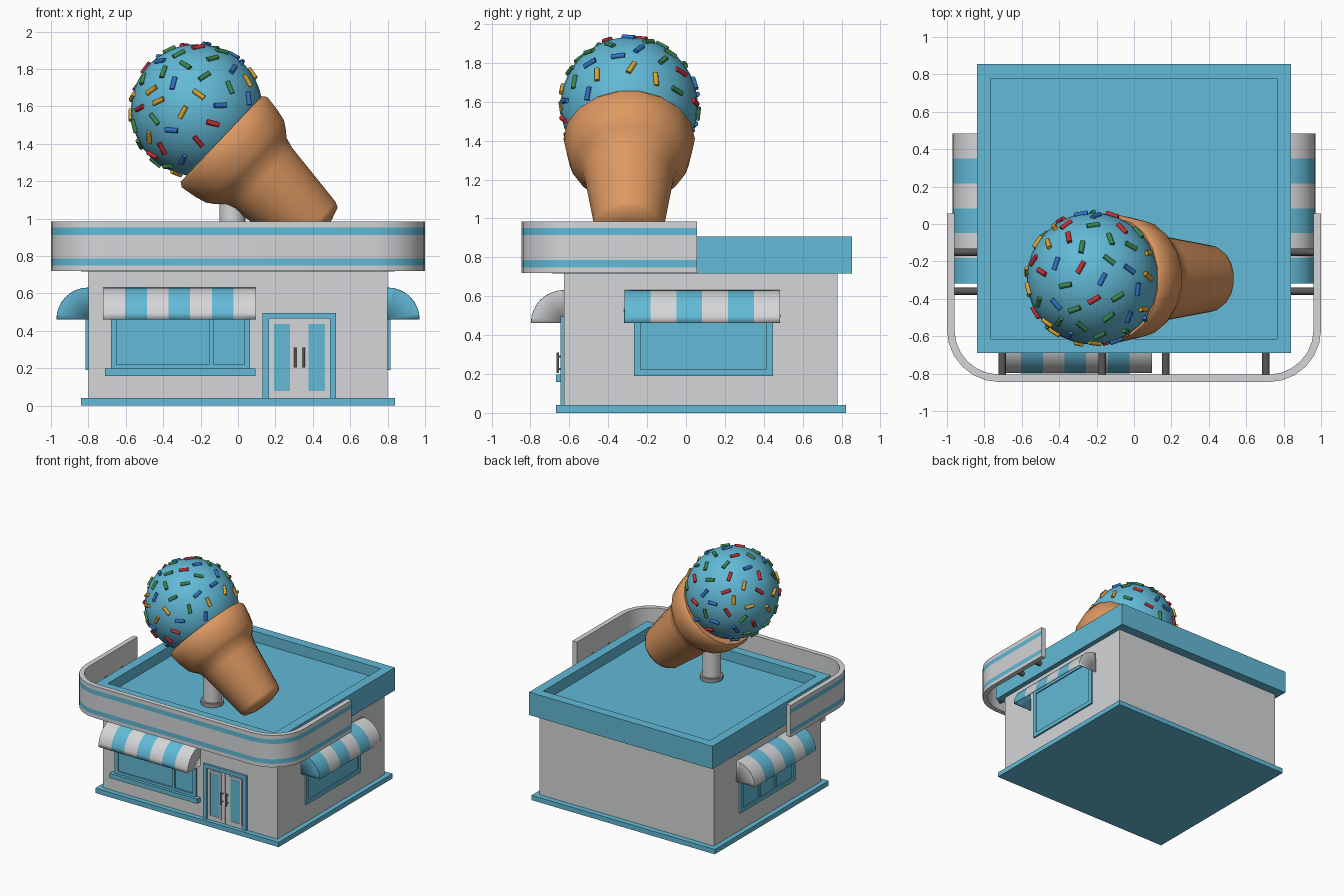
import bpy, bmesh, math, random
from mathutils import Vector, Matrix

if "Cube" in bpy.data.objects:
    bpy.data.objects.remove(bpy.data.objects["Cube"])

random.seed(4)


def material(name, r, g, b):
    m = bpy.data.materials.new(name)
    m.diffuse_color = (r, g, b, 1)
    m.use_nodes = True
    m.node_tree.nodes["Principled BSDF"].inputs["Base Color"].default_value = m.diffuse_color
    return m


BLUE = material("sky_blue", 0.122, 0.49, 0.68)
WHITE = material("off_white", 0.66, 0.67, 0.68)
GREY = material("mid_grey", 0.33, 0.33, 0.34)
DARK = material("dark_grey", 0.10, 0.10, 0.10)
WAFER = material("wafer", 0.72, 0.315, 0.12)
SPRINKLES = [material("red", 0.55, 0.03, 0.035), material("yellow", 0.70, 0.37, 0.03),
             material("green", 0.045, 0.24, 0.08), material("deep_blue", 0.03, 0.17, 0.55)]


def finish(bm, name, mats, smooth=None, normals=True):
    if normals:
        bmesh.ops.recalc_face_normals(bm, faces=bm.faces)
    me = bpy.data.meshes.new(name)
    bm.to_mesh(me)
    bm.free()
    for m in mats:
        me.materials.append(m)
    if smooth:
        me.shade_smooth()
        me.set_sharp_from_angle(angle=math.radians(smooth))
    ob = bpy.data.objects.new(name, me)
    bpy.context.collection.objects.link(ob)
    return ob


def add_box(bm, p, q):
    lo = Vector([min(a, b) for a, b in zip(p, q)])
    hi = Vector([max(a, b) for a, b in zip(p, q)])
    s = hi - lo
    return bmesh.ops.create_cube(bm, size=1, matrix=Matrix.Translation((lo + hi) / 2) @ Matrix.Diagonal((*s, 1)))


def boxes(name, pairs, mat):
    bm = bmesh.new()
    for p, q in pairs:
        add_box(bm, p, q)
    return finish(bm, name, [mat])


def add_rod(bm, p, q, r, sides):
    p, q = Vector(p), Vector(q)
    d = q - p
    mat = Matrix.Translation((p + q) / 2) @ d.to_track_quat('Z', 'Y').to_matrix().to_4x4()
    bmesh.ops.create_cone(bm, cap_ends=True, segments=sides, radius1=r, radius2=r, depth=d.length, matrix=mat)


# wall coordinates: u along the wall, d outwards, z up
WALLS = {"front": lambda u, d, z: (u, -0.627 - d, z),
         "right": lambda u, d, z: (0.8 + d, u, z),
         "left": lambda u, d, z: (-0.8 - d, u, z)}


def plates(name, side, rects, d, mat, back=-0.01):
    f = WALLS[side]
    return boxes(name, [(f(u0, back, z0), f(u1, d, z1)) for u0, u1, z0, z1 in rects], mat)


def border(u0, u1, z0, z1, w):
    return [(u0, u0 + w, z0, z1), (u1 - w, u1, z0, z1),
            (u0 + w, u1 - w, z0, z0 + w), (u0 + w, u1 - w, z1 - w, z1)]


# building body
boxes("base_plinth", [((-0.84, -0.668, 0), (0.84, 0.823, 0.04))], BLUE)
boxes("walls", [((-0.8, -0.627, 0.04), (0.8, 0.778, 0.73))], WHITE)

# roof slab with sunken top
bm = bmesh.new()
add_box(bm, (-0.84, -0.69, 0.718), (0.84, 0.855, 0.907))
top = max(bm.faces, key=lambda f: f.calc_center_median().z)
bmesh.ops.inset_region(bm, faces=[top], thickness=0.108)
sunk = bmesh.ops.extrude_discrete_faces(bm, faces=[top])["faces"][0]
for v in sunk.verts:
    v.co.z -= 0.088
finish(bm, "roof", [BLUE])

# curved sign band with two stripes on the outside
N = 6


def band_path(off):
    r, cx, cy = 0.28 - off, 0.72, -0.565
    right = [(cx + r * math.cos(a), cy - r * math.sin(a)) for a in
             [i * math.pi / 2 / N for i in range(N + 1)]]
    right = [(1 - off, 0.057)] + right
    return right + [(-x, y) for x, y in reversed(right)]


levels = [0.72, 0.749, 0.786, 0.914, 0.952, 0.984]
bm = bmesh.new()
outer = [[bm.verts.new((x, y, z)) for x, y in band_path(0)] for z in levels]
inner = [[bm.verts.new((x, y, z)) for x, y in band_path(0.04)] for z in levels]
for k in range(5):
    for i in range(len(outer[0]) - 1):
        f = bm.faces.new((outer[k][i], outer[k][i + 1], outer[k + 1][i + 1], outer[k + 1][i]))
        f.material_index = k % 2
        bm.faces.new((inner[k][i], inner[k + 1][i], inner[k + 1][i + 1], inner[k][i + 1]))
    for e in (0, -1):
        bm.faces.new((outer[k][e], outer[k + 1][e], inner[k + 1][e], inner[k][e]))
for k in (0, -1):
    for i in range(len(outer[0]) - 1):
        bm.faces.new((outer[k][i], inner[k][i], inner[k][i + 1], outer[k][i + 1]))
finish(bm, "sign_band", [WHITE, BLUE], 35)

# rods holding the band
bm = bmesh.new()
for x in (-0.705, -0.17, 0.17, 0.705):
    add_rod(bm, (x, -0.68, 0.80), (x, -0.82, 0.80), 0.02, 12)
for s in (-1, 1):
    for y in (-0.15, -0.36):
        add_rod(bm, (s * 0.83, y, 0.80), (s * 0.975, y, 0.80), 0.02, 12)
finish(bm, "band_rods", [DARK], 35)


# striped awnings: quarter-round shell with closed ends
def awning(side, u0, u1, stripes, first):
    f, segs = WALLS[side], 8
    arc = [(0.168 * math.sin(a), 0.462 + 0.167 * math.cos(a)) for a in
           [i * math.pi / 2 / segs for i in range(segs + 1)]]
    bm = bmesh.new()
    rows = [[bm.verts.new(f(u0 + (u1 - u0) * j / stripes, d, z)) for d, z in arc] for j in range(stripes + 1)]
    for j in range(stripes):
        for i in range(segs):
            bm.faces.new((rows[j][i], rows[j + 1][i], rows[j + 1][i + 1], rows[j][i + 1])).material_index = (j + first) % 2
    for j, u, c in ((0, u0, first), (stripes, u1, stripes - 1 + first)):
        bm.faces.new(rows[j] + [bm.verts.new(f(u, 0, 0.462))]).material_index = c % 2
    ob = finish(bm, side + "_awning", [WHITE, BLUE], 35)
    sol = ob.modifiers.new("thickness", 'SOLIDIFY')
    sol.thickness, sol.offset = 0.006, 0


awning("front", -0.72, 0.093, 7, 0)
awning("right", -0.315, 0.482, 6, 1)
awning("left", -0.315, 0.482, 6, 1)

# front window
plates("front_window_frame", "front", border(-0.68, 0.065, 0.19, 0.61, 0.03) + [(-0.155, -0.13, 0.2, 0.6)], 0.018, BLUE)
plates("front_window_glass", "front", [(-0.67, 0.055, 0.2, 0.6)], 0.006, BLUE)
plates("front_window_sill", "front", [(-0.71, 0.093, 0.16, 0.198)], 0.042, BLUE)

# side windows
for side in ("right", "left"):
    bars = [(-0.02, 0.0, 0.2, 0.6), (0.19, 0.21, 0.2, 0.6)] if side == "left" else []
    plates(side + "_window_frame", side, border(-0.267, 0.447, 0.19, 0.61, 0.033) + bars, 0.015, BLUE)
    plates(side + "_window_glass", side, [(-0.25, 0.43, 0.2, 0.6)], 0.005, BLUE)

# double door
plates("door_frame", "front", [(0.132, 0.165, 0.04, 0.495), (0.492, 0.525, 0.04, 0.495),
                               (0.165, 0.492, 0.465, 0.495)], 0.018, BLUE)
plates("door_leaves", "front", [(0.165, 0.326, 0.04, 0.465), (0.331, 0.492, 0.04, 0.465)], 0.007, WHITE)
for i, u in enumerate((0.178, 0.364)):
    plates(f"door_trim_{i + 1}", "front", border(u, u + 0.115, 0.065, 0.452, 0.014), 0.012, WHITE)
    plates(f"door_glass_{i + 1}", "front", [(u + 0.01, u + 0.105, 0.075, 0.442)], 0.009, BLUE)
bm = bmesh.new()
for u in (0.305, 0.352):
    add_rod(bm, (u, -0.66, 0.205), (u, -0.66, 0.31), 0.007, 10)
    for z in (0.225, 0.29):
        add_rod(bm, (u, -0.63, z), (u, -0.66, z), 0.005, 8)
finish(bm, "door_handles", [GREY], 35)

# support pole and flange
bm = bmesh.new()
add_rod(bm, (-0.03, -0.292, 0.815), (-0.03, -0.292, 1.2), 0.07, 20)
finish(bm, "support_pole", [WHITE], 35)
bm = bmesh.new()
add_rod(bm, (-0.03, -0.292, 0.815), (-0.03, -0.292, 0.85), 0.088, 20)
finish(bm, "pole_flange", [GREY], 35)

# ice cream scoop
CENTRE, R = Vector((-0.22, -0.292, 1.58)), 0.353
AXIS, SIDE = Vector((0.725, 0, -0.688)).normalized(), Vector((0.688, 0, 0.725))
bm = bmesh.new()
bmesh.ops.create_uvsphere(bm, u_segments=32, v_segments=20, radius=R, matrix=Matrix.Translation(CENTRE))
finish(bm, "scoop", [BLUE], 60)

# wafer cone, turned about the tilted axis
profile = [(0.0, 0.25), (0.275, 0.205), (0.32, 0.2), (0.338, 0.225), (0.325, 0.31), (0.308, 0.375),
           (0.28, 0.415), (0.248, 0.45), (0.23, 0.51), (0.18, 0.875), (0.165, 0.905), (0.09, 0.928), (0, 0.932)]
bm = bmesh.new()
verts = [bm.verts.new((r, 0, t)) for r, t in profile]
edges = [bm.edges.new(p) for p in zip(verts, verts[1:])]
bmesh.ops.spin(bm, geom=verts + edges, cent=(0, 0, 0), axis=(0, 0, 1), angle=2 * math.pi, steps=18)
bmesh.ops.remove_doubles(bm, verts=bm.verts, dist=1e-4)
bm.transform(Matrix.Translation(CENTRE - 0.022 * SIDE) @ AXIS.to_track_quat('Z', 'Y').to_matrix().to_4x4())
finish(bm, "wafer_cone", [WAFER], 50)

# sprinkles spread evenly over the scoop, one object per colour
groups = [bmesh.new() for _ in SPRINKLES]
COUNT = 96
for i in range(COUNT):
    z = 1 - 2 * (i + 0.5) / COUNT
    a = i * 2.39996 + random.uniform(-0.12, 0.12)
    n = Vector((math.cos(a) * math.sqrt(1 - z * z), math.sin(a) * math.sqrt(1 - z * z), z))
    if n.dot(AXIS) * R > 0.17:
        continue
    t = n.orthogonal().normalized()
    t.rotate(Matrix.Rotation(random.uniform(0, math.pi), 3, n))
    c = CENTRE + n * (R + 0.002)
    add_rod(random.choice(groups), c - t * 0.035, c + t * 0.035, 0.0135, 8)
for bm, m in zip(groups, SPRINKLES):
    finish(bm, m.name + "_sprinkles", [m], 50)
